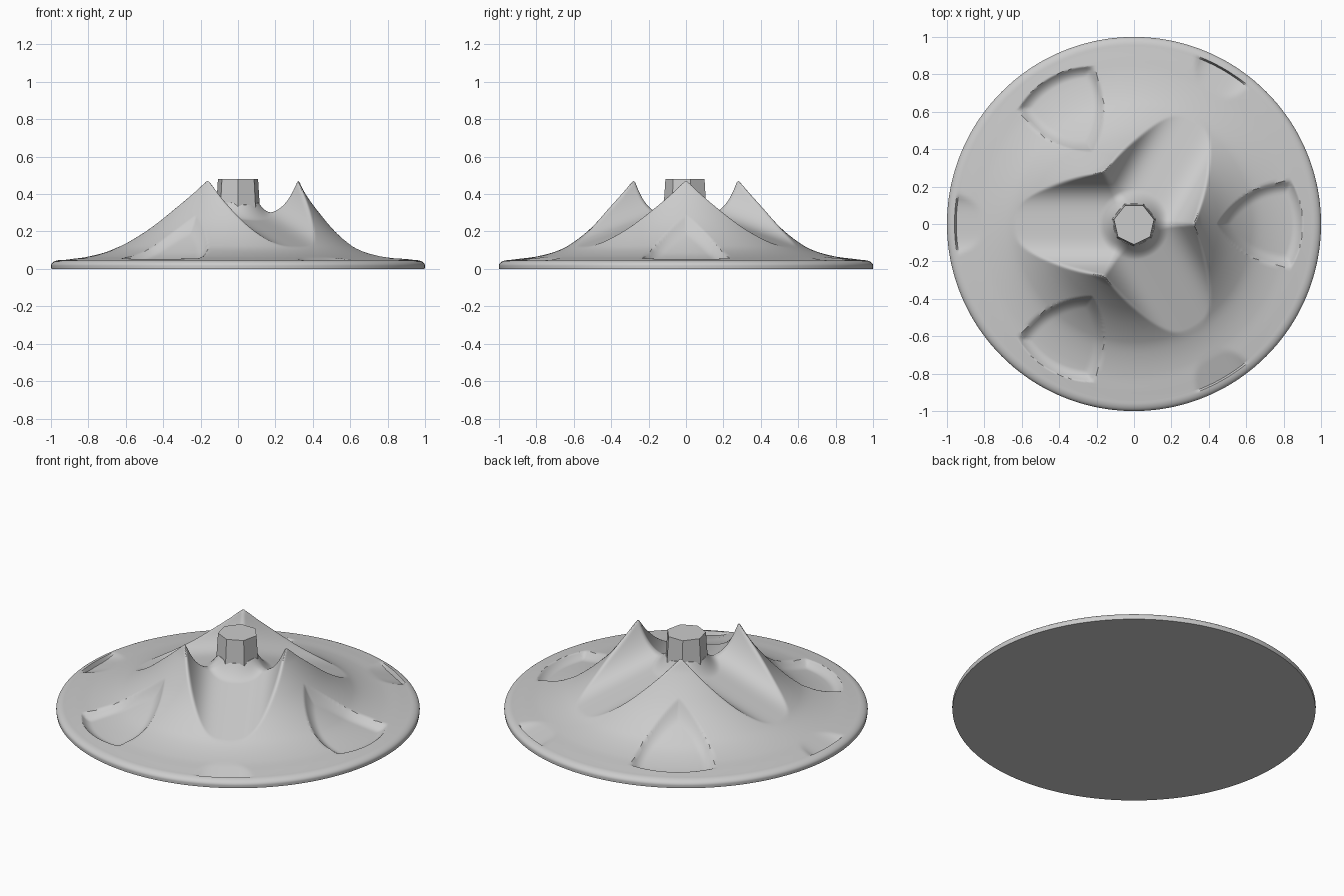
import bpy, bmesh, math
from math import cos, sin, pi, hypot

cube = bpy.data.objects.get("Cube")
if cube:
    bpy.data.objects.remove(cube, do_unlink=True)

grey = bpy.data.materials.new("light grey")
grey.use_nodes = True
grey.diffuse_color = (0.6, 0.6, 0.6, 1)
grey.node_tree.nodes["Principled BSDF"].inputs["Base Color"].default_value = (0.6, 0.6, 0.6, 1)

RINGS, SEGMENTS = 180, 360
THIRD = 2 * pi / 3

# Bell profile: radius, height
BELL = [(0.0, 1.4), (0.2, 0.77), (0.32, 0.485), (0.36, 0.402), (0.45, 0.28), (0.53, 0.198),
        (0.63, 0.124), (0.7, 0.092), (0.8, 0.066), (0.9, 0.053), (0.95, 0.047), (1.05, 0.036)]


def clamp(v):
    return max(0.0, min(1.0, v))


def bell(r):
    """Smooth cubic interpolation of the bell profile."""
    i = max(1, next(k for k, p in enumerate(BELL) if p[0] > r) - 1)
    i = 0 if r < BELL[1][0] else i

    def slope(k):
        a, b = BELL[max(k - 1, 0)], BELL[min(k + 1, len(BELL) - 1)]
        return (b[1] - a[1]) / (b[0] - a[0])
    (x0, y0), (x1, y1) = BELL[i], BELL[i + 1]
    h = x1 - x0
    u = (r - x0) / h
    return ((1 + 2 * u) * (1 - u) ** 2 * y0 + u * (1 - u) ** 2 * h * slope(i)
            + u * u * (3 - 2 * u) * y1 + u * u * (u - 1) * h * slope(i + 1))


def soft_min(a, b, k):
    h = max(k - abs(a - b), 0) / k
    return min(a, b) - h * h * k / 4


def local(x, y, angle):
    return x * cos(angle) + y * sin(angle), y * cos(angle) - x * sin(angle)


def scoop(s, t):
    """U-shaped trough running outward and down from the hub."""
    return 0.285 - 0.31 * (s - 0.1) + 37 * t ** 4 + 5 * min(s, 0) ** 2


def pocket(s, t):
    """Depth of a shallow recess with a rounded triangle outline."""
    corners = ((0.445, 0), (0.84, 0.23), (0.84, -0.23))
    inside = 0.457 - max(hypot(s - a, t - b) for a, b in corners)
    return 0.036 * (1 - (1 - clamp(inside / 0.06)) ** 2)


def height(x, y):
    r = hypot(x, y)
    z = bell(r)
    for i in range(3):
        trough = scoop(*local(x, y, pi + i * THIRD))
        rounding = 0.004 + 0.04 * clamp((min(z, trough) - 0.17) / 0.2)
        z = soft_min(z, trough, rounding)
    z += 0.06 * clamp((0.19 - r) / 0.08) ** 2
    return z - sum(pocket(*local(x, y, i * THIRD)) for i in range(3))


def finish(name, bm, angle):
    bmesh.ops.recalc_face_normals(bm, faces=bm.faces)
    mesh = bpy.data.meshes.new(name)
    bm.to_mesh(mesh)
    bm.free()
    mesh.materials.append(grey)
    ob = bpy.data.objects.new(name, mesh)
    bpy.context.collection.objects.link(ob)
    bpy.ops.object.select_all(action='DESELECT')
    bpy.context.view_layer.objects.active = ob
    ob.select_set(True)
    bpy.ops.object.shade_smooth_by_angle(angle=math.radians(angle))
    return ob


# Bell-shaped body with scoops and pockets, closed by a rounded rim and flat base
bm = bmesh.new()
rings = []


def add_ring(r, z=None):
    ring = []
    for j in range(SEGMENTS):
        x, y = r * cos(2 * pi * j / SEGMENTS), r * sin(2 * pi * j / SEGMENTS)
        ring.append(bm.verts.new((x, y, height(x, y) if z is None else z)))
    rings.append(ring)


for i in range(RINGS + 1):
    add_ring(0.05 + 0.9 * i / RINGS)
for i in range(1, 9):
    a = i / 8 * pi / 2
    add_ring(0.95 + 0.05 * sin(a), 0.017 + 0.03 * cos(a))
add_ring(0.998, 0)
for a, b in zip(rings, rings[1:]):
    for j in range(SEGMENTS):
        k = (j + 1) % SEGMENTS
        bm.faces.new((a[j], b[j], b[k], a[k]))
bm.faces.new(rings[0])
bm.faces.new(rings[-1])
finish("body", bm, 30)

# Seven-sided tapered hub
bm = bmesh.new()
lower, upper = ([bm.verts.new((r * cos(2 * pi * j / 7 - pi / 2), r * sin(2 * pi * j / 7 - pi / 2), z))
                 for j in range(7)] for r, z in ((0.128, 0.2), (0.11, 0.48)))
for j in range(7):
    k = (j + 1) % 7
    bm.faces.new((lower[j], lower[k], upper[k], upper[j]))
bm.faces.new(lower)
bm.faces.new(upper)
finish("hub", bm, 20)
